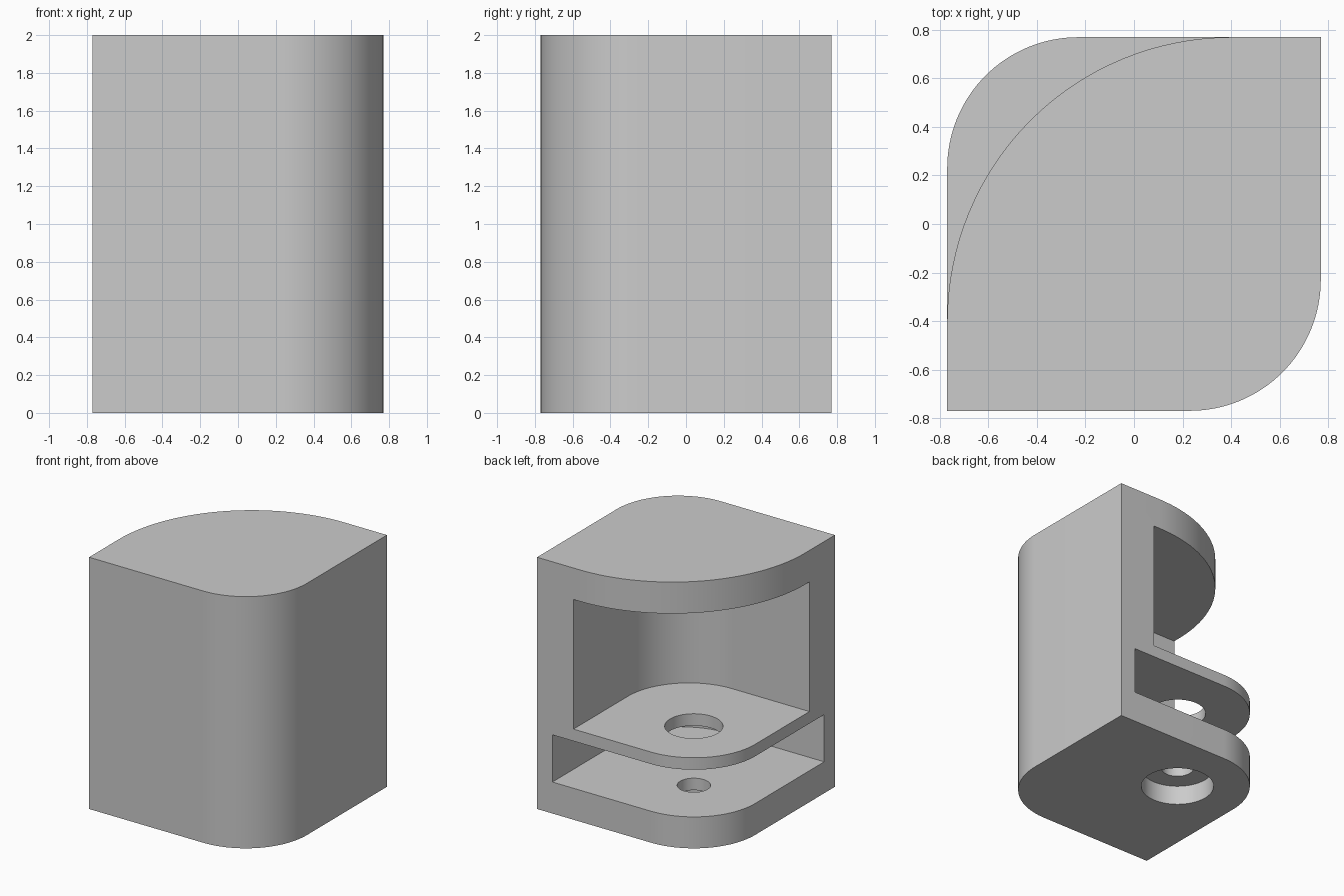
import bpy
import math

HALF = 0.77      # half width of the square footprint
R = 0.54         # corner radius of body and pockets
FAR = 1.0        # cutters reach past the body
STEPS = 32

cube = bpy.data.objects.get("Cube")
if cube:
    bpy.data.objects.remove(cube, do_unlink=True)

grey = bpy.data.materials.new("light_grey")
grey.use_nodes = True
grey.diffuse_color = (0.6, 0.6, 0.6, 1)
grey.node_tree.nodes["Principled BSDF"].inputs["Base Color"].default_value = grey.diffuse_color


def arc(cx, cy, r, start, end, steps=STEPS):
    """Points on an arc, angles in degrees."""
    angles = [math.radians(start + (end - start) * i / steps) for i in range(steps + 1)]
    return [(cx + r * math.cos(a), cy + r * math.sin(a)) for a in angles]


def prism(name, outline, z0, z1):
    """Extrude a counter-clockwise outline from z0 to z1."""
    n = len(outline)
    verts = [(x, y, z) for z in (z0, z1) for x, y in outline]
    faces = [tuple(reversed(range(n))), tuple(range(n, 2 * n))]
    faces += [(i, (i + 1) % n, n + (i + 1) % n, n + i) for i in range(n)]
    mesh = bpy.data.meshes.new(name)
    mesh.from_pydata(verts, [], faces)
    mesh.materials.append(grey)
    obj = bpy.data.objects.new(name, mesh)
    bpy.context.collection.objects.link(obj)
    return obj


def pocket(name, wall, z0, z1):
    """Chamber open to the back and -x side, leaving walls of the given thickness."""
    w = HALF - wall
    outline = [(-FAR, -w)] + arc(w - R, R - w, R, -90, 0) + [(w, FAR), (-FAR, FAR)]
    return prism(name, outline, z0, z1)


def bore(name, r, z0, z1):
    """Round hole concentric with the rounded back corner."""
    c = HALF - R
    return prism(name, arc(-c, c, r, 0, 360, 64)[:-1], z0, z1)


# Main block: two sharp corners, two rounded corners
c = HALF - R
housing = prism("housing",
                [(-HALF, -HALF)] + arc(c, -c, R, -90, 0)
                + [(HALF, HALF)] + arc(-c, c, R, 90, 180), 0, 2)

# Large curve on the top plate
big = 1.17
k = HALF - big
top_curve = prism("top_curve_cutter",
                  arc(-k, k, big, 180, 90) + [(-k, FAR), (-FAR, FAR), (-FAR, k)][0:3],
                  1.7, 2.1)
top_curve.data.flip_normals()
# The outline above runs clockwise around the arc, so make its normals outward
volume_check = sum(p.center.dot(p.normal) * p.area for p in top_curve.data.polygons)
if volume_check < 0:
    top_curve.data.flip_normals()

cutters = [
    pocket("upper_pocket_cutter", 0.32, 0.72, 1.75),
    pocket("lower_pocket_cutter", 0.135, 0.25, 0.625),
    top_curve,
    bore("shelf_hole_cutter", 0.21, 0.5, 0.9),
    bore("base_hole_cutter", 0.12, 0.05, 0.4),
    bore("base_counterbore_cutter", 0.27, -0.1, 0.155),
]

# Carve the chambers and holes, then bake the result
for cutter in cutters:
    cutter.hide_render = True
    mod = housing.modifiers.new(cutter.name, 'BOOLEAN')
    mod.operation = 'DIFFERENCE'
    mod.solver = 'EXACT'
    mod.object = cutter

depsgraph = bpy.context.evaluated_depsgraph_get()
housing.data = bpy.data.meshes.new_from_object(housing.evaluated_get(depsgraph))
housing.modifiers.clear()
for cutter in cutters:
    bpy.data.objects.remove(cutter, do_unlink=True)

# Smooth curved walls, keep the edges sharp
bpy.ops.object.select_all(action='DESELECT')
housing.select_set(True)
bpy.context.view_layer.objects.active = housing
bpy.ops.object.shade_smooth_by_angle(angle=math.radians(30))
